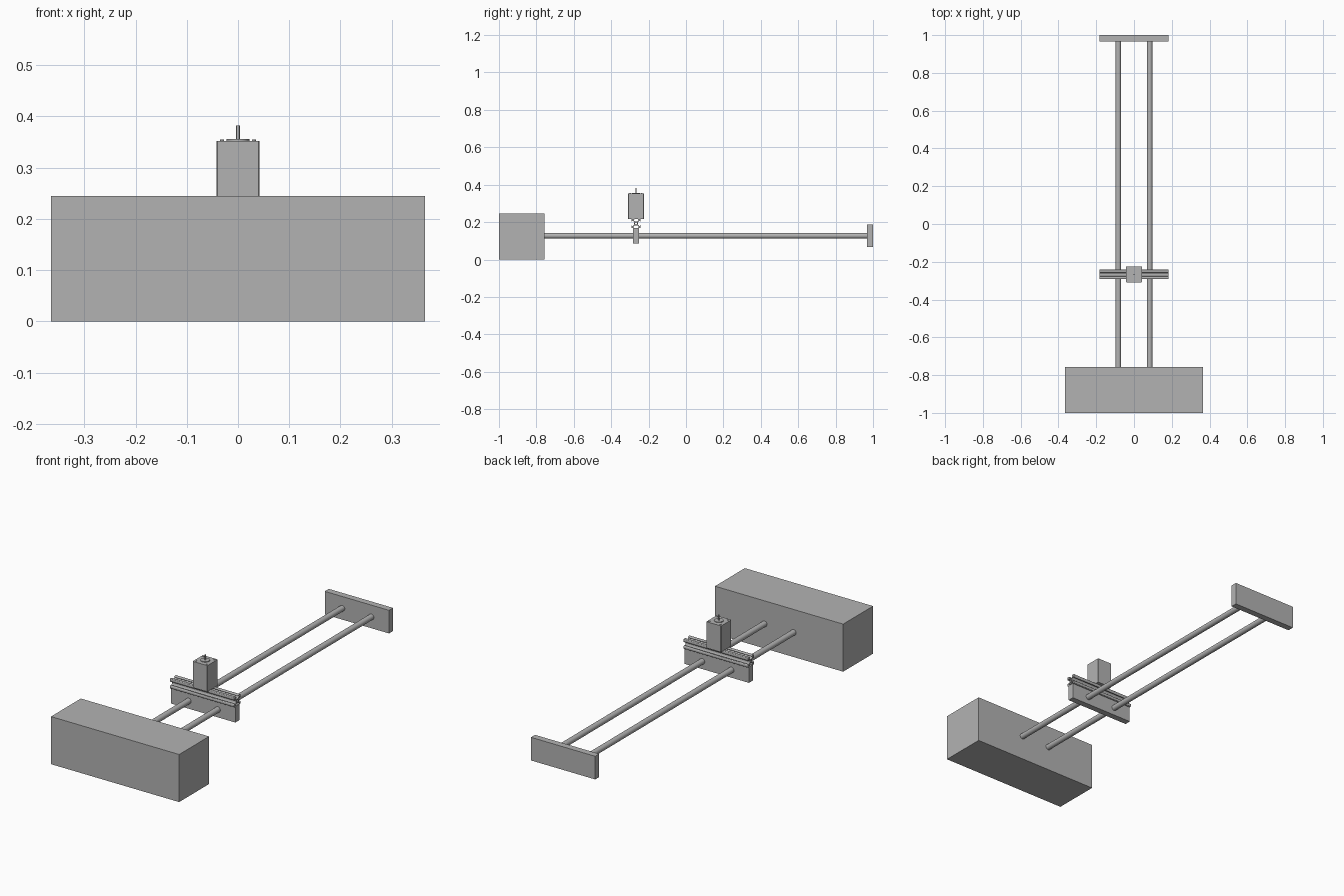
import bpy
import bmesh
from math import pi
from mathutils import Vector, Matrix

if "Cube" in bpy.data.objects:
    bpy.data.objects.remove(bpy.data.objects["Cube"])

grey = bpy.data.materials.new("machine grey")
grey.use_nodes = True
grey.diffuse_color = (0.45, 0.45, 0.45, 1)
grey.node_tree.nodes["Principled BSDF"].inputs["Base Color"].default_value = (0.45, 0.45, 0.45, 1)

CARRIAGE_Y = -0.267
ROD_Z = 0.127


def finish(name, bm):
    mesh = bpy.data.meshes.new(name)
    bm.to_mesh(mesh)
    bm.free()
    obj = bpy.data.objects.new(name, mesh)
    bpy.context.collection.objects.link(obj)
    mesh.materials.append(grey)
    return obj


def box(name, low, high):
    low, high = Vector(low), Vector(high)
    bm = bmesh.new()
    bmesh.ops.create_cube(bm, size=1)
    bmesh.ops.scale(bm, vec=high - low, verts=bm.verts)
    bmesh.ops.translate(bm, vec=(low + high) / 2, verts=bm.verts)
    return finish(name, bm)


def cylinder(name, centre, radius, length, along_y=False, sides=32):
    bm = bmesh.new()
    turn = Matrix.Rotation(pi / 2, 4, "X") if along_y else Matrix.Identity(4)
    bmesh.ops.create_cone(bm, cap_ends=True, segments=sides, radius1=radius,
                          radius2=radius, depth=length,
                          matrix=Matrix.Translation(centre) @ turn)
    obj = finish(name, bm)
    bpy.ops.object.select_all(action="DESELECT")
    obj.select_set(True)
    bpy.context.view_layer.objects.active = obj
    bpy.ops.object.shade_smooth_by_angle()
    return obj


# Base block, far end plate and carriage plate
box("base_block", (-0.365, -1, 0), (0.365, -0.757, 0.245))
box("end_plate", (-0.183, 0.967, 0.068), (0.183, 1, 0.187))
box("carriage_plate", (-0.183, CARRIAGE_Y - 0.016, 0.087),
    (0.183, CARRIAGE_Y + 0.016, 0.169))

# Pair of guide rods
for side, x in (("left", 0.083), ("right", -0.083)):
    cylinder(side + "_guide_rod", (x, 0.105, ROD_Z), 0.0145, 1.73, along_y=True)

# Slotted rail: one corner of the section, mirrored and turned four times
half = [(3.9, 2.8), (6.6, 5.5), (8.2, 5.5), (8.2, 3.1), (10, 4.6), (10, 9.4)]
corner = half + [(b, a) for a, b in reversed(half)]
section = []
for turn in range(4):
    section += corner
    corner = [(-b, a) for a, b in corner]
bore = [Matrix.Rotation(i * pi / 8, 2) @ Vector((2.1, 0)) for i in range(16)]

curve = bpy.data.curves.new("slotted_rail", "CURVE")
curve.dimensions = "2D"
curve.fill_mode = "BOTH"
curve.extrude = 0.183
for loop in (section, bore):
    spline = curve.splines.new("POLY")
    spline.points.add(len(loop) - 1)
    for point, (a, b) in zip(spline.points, loop):
        point.co = (a * 0.0025, b * 0.0025, 0, 1)
    spline.use_cyclic_u = True
curve.materials.append(grey)
rail = bpy.data.objects.new("slotted_rail", curve)
rail.rotation_euler = (pi / 2, 0, pi / 2)
rail.location = (0, CARRIAGE_Y, 0.193)
bpy.context.collection.objects.link(rail)

# Motor body with softened upright edges
body = box("motor_body", (-0.042, CARRIAGE_Y - 0.042, 0.217),
           (0.042, CARRIAGE_Y + 0.042, 0.352))
bm = bmesh.new()
bm.from_mesh(body.data)
upright = [e for e in bm.edges if abs(e.verts[0].co.z - e.verts[1].co.z) > 0.1]
bmesh.ops.bevel(bm, geom=upright, offset=0.002, segments=1, affect="EDGES")
bm.to_mesh(body.data)
bm.free()

# Motor boss, shaft and corner screws
cylinder("motor_boss", (0, CARRIAGE_Y, 0.3535), 0.022, 0.004)
cylinder("motor_shaft", (0, CARRIAGE_Y, 0.366), 0.0035, 0.032, sides=16)
for i, (sx, sy) in enumerate(((1, 1), (-1, 1), (-1, -1), (1, -1))):
    cylinder("motor_screw_%d" % (i + 1),
             (sx * 0.031, CARRIAGE_Y + sy * 0.031, 0.353), 0.004, 0.003, sides=12)
